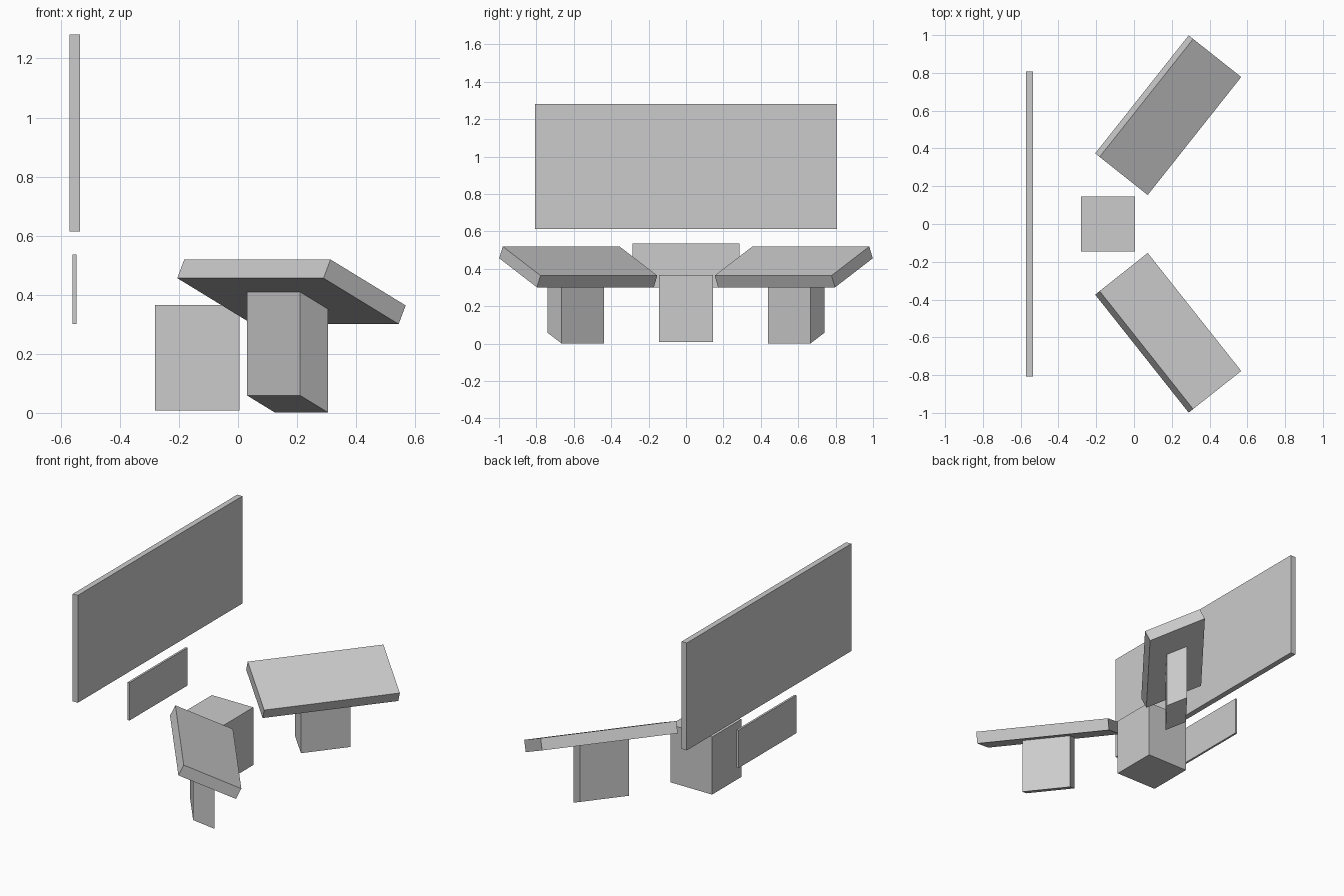
import bpy, bmesh
from math import radians, tan
from mathutils import Matrix, Vector

if "Cube" in bpy.data.objects:
    bpy.data.objects.remove(bpy.data.objects["Cube"])

grey = bpy.data.materials.new("plain grey")
grey.use_nodes = True
grey.diffuse_color = (0.6, 0.6, 0.6, 1)
grey.node_tree.nodes["Principled BSDF"].inputs["Base Color"].default_value = (0.6, 0.6, 0.6, 1)


def block(name, size, matrix):
    """Box of the given size, placed by a matrix that may also shear or mirror it."""
    bm = bmesh.new()
    bmesh.ops.create_cube(bm, size=1)
    bm.transform(matrix @ Matrix.Diagonal((*size, 1)))
    bmesh.ops.recalc_face_normals(bm, faces=bm.faces)
    mesh = bpy.data.meshes.new(name)
    bm.to_mesh(mesh)
    bm.free()
    mesh.materials.append(grey)
    obj = bpy.data.objects.new(name, mesh)
    bpy.context.collection.objects.link(obj)
    return obj


def at(x, y, z):
    return Matrix.Translation(Vector((x, y, z)))


# Upright wall panels and the centre block
block("large_screen", (0.035, 1.615, 0.667), at(-0.553, 0, 0.947))
block("small_panel", (0.013, 0.57, 0.235), at(-0.553, 0, 0.418))
block("centre_block", (0.285, 0.289, 0.358), at(-0.138, 0, 0.187))

# Angled desks: local x runs down the slope, local y along the length
tilt = radians(25.6)
turn = Matrix.Rotation(radians(38.4), 4, "Z")
shear = Matrix.Identity(4)
shear[2][0] = -tan(tilt)

for side, sign in (("right", 1), ("left", -1)):
    mirror = Matrix.Diagonal((1, sign, 1, 1))
    # Sloping top
    block(side + "_desk_top", (0.36, 0.797, 0.07),
          mirror @ at(0.181, -0.576, 0.41) @ turn @ Matrix.Rotation(tilt, 4, "Y"))
    # Pedestal whose ends follow the slope of the top
    block(side + "_desk_pedestal", (0.121, 0.29, 0.35),
          mirror @ at(0.168, -0.59, 0.205) @ turn @ shear)
